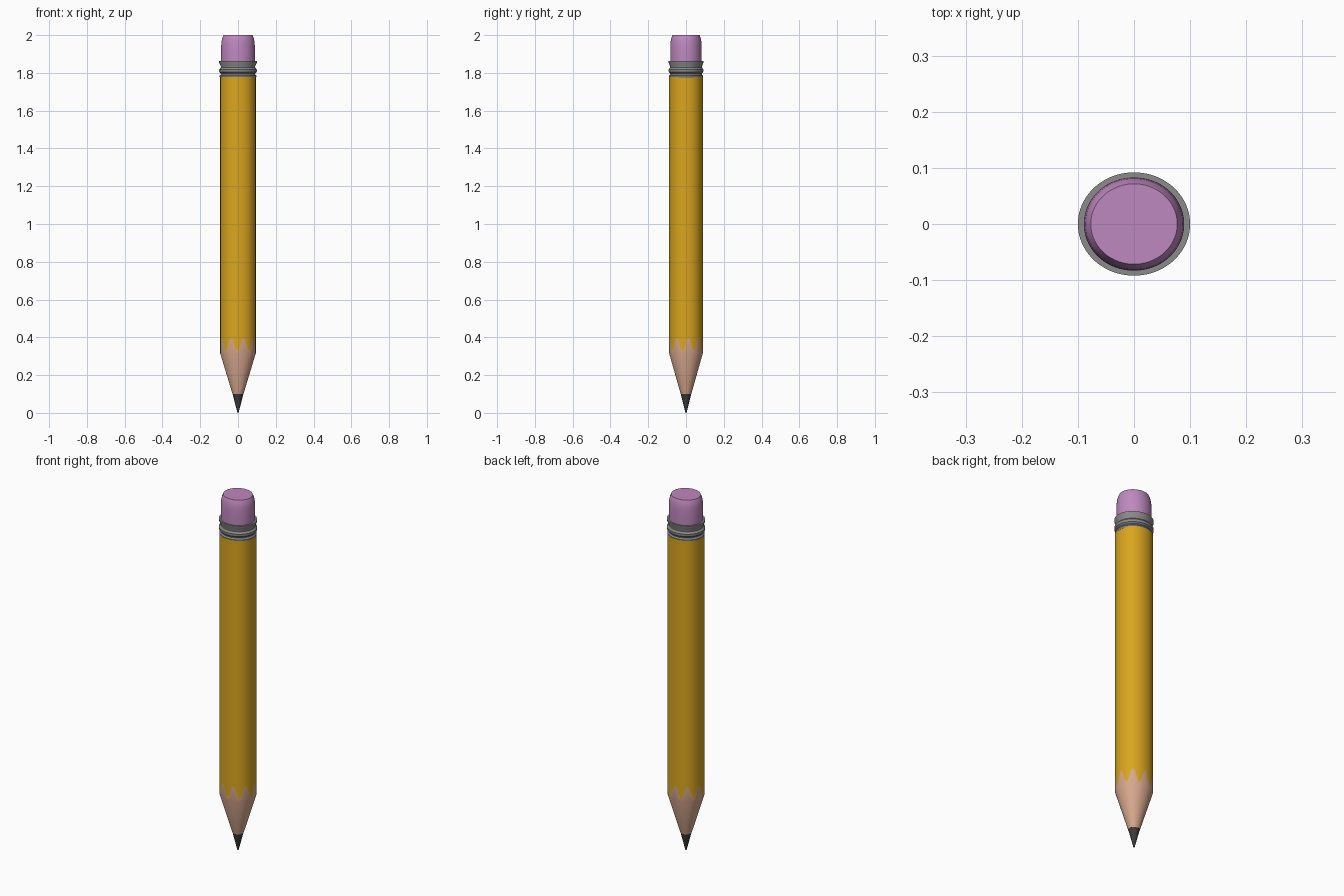
import bpy, bmesh, math

if "Cube" in bpy.data.objects:
    bpy.data.objects.remove(bpy.data.objects["Cube"])

SEG = 144


def material(name, rgb):
    m = bpy.data.materials.new(name)
    m.diffuse_color = (*rgb, 1.0)
    m.use_nodes = True
    m.node_tree.nodes["Principled BSDF"].inputs["Base Color"].default_value = m.diffuse_color
    return m


YELLOW = material("yellow paint", (0.70, 0.38, 0.013))
WOOD = material("bare wood", (0.68, 0.39, 0.27))
LEAD = material("dark lead", (0.045, 0.045, 0.047))
METAL = material("grey metal", (0.26, 0.26, 0.26))
PINK = material("pink rubber", (0.52, 0.25, 0.52))


def loft(name, rings, mats, band_mats=None, angle=30, bulge=0.0):
    """Stack oval rings (rx, ry, z), z may be a function of the angle; cap both ends."""
    bm = bmesh.new()
    loops = []
    for rx, ry, z in rings:
        loop = []
        for i in range(SEG):
            a = 2 * math.pi * i / SEG
            h = z(a) if callable(z) else z
            s = 1 + bulge * math.sin(2 * a) ** 2
            loop.append(bm.verts.new((s * rx * math.cos(a), s * ry * math.sin(a), h)))
        loops.append(loop)
    for k in range(len(loops) - 1):
        lo, hi = loops[k], loops[k + 1]
        for i in range(SEG):
            j = (i + 1) % SEG
            f = bm.faces.new((lo[i], lo[j], hi[j], hi[i]))
            f.material_index = band_mats[k] if band_mats else 0
    bm.faces.new(loops[0][::-1])
    bm.faces.new(loops[-1])
    me = bpy.data.meshes.new(name)
    bm.to_mesh(me)
    bm.free()
    for m in mats:
        me.materials.append(m)
    ob = bpy.data.objects.new(name, me)
    bpy.context.collection.objects.link(ob)
    bpy.ops.object.select_all(action='DESELECT')
    ob.select_set(True)
    bpy.context.view_layer.objects.active = ob
    bpy.ops.object.shade_smooth_by_angle(angle=math.radians(angle))
    return ob


# Shaft: wood cone, then painted barrel with nine rounded scallops at the paint edge
def scallop(a):
    return 0.362 + 0.036 * math.cos(9 * (a - math.radians(8)))


RX, RY = 0.094, 0.089
loft("shaft",
     [(0.029, 0.028, 0.10), (RX, RY, 0.315),
      (RX, RY, scallop), (RX, RY, 0.45), (RX, RY, 1.779)],
     [WOOD, YELLOW], [0, 0, 1, 1], bulge=0.018)

# Lead point
loft("lead_tip", [(0.003, 0.003, 0.0), (0.029, 0.028, 0.102)], [LEAD])

# Ferrule: thin lower lip, middle ring, flared flat-topped upper ring
profile = [(0.095, 1.776), (0.0975, 1.780), (0.0975, 1.785), (0.091, 1.793),
           (0.091, 1.797), (0.099, 1.804), (0.100, 1.818), (0.091, 1.828),
           (0.091, 1.836), (0.099, 1.850), (0.100, 1.863), (0.088, 1.863)]
loft("ferrule", [(r, r * 0.92, z) for r, z in profile], [METAL], angle=30)

# Eraser with a rounded shoulder and flat top
profile = [(0.0895, 1.85), (0.0895, 1.90), (0.089, 1.945), (0.087, 1.968),
           (0.083, 1.986), (0.077, 2.0)]
loft("eraser", [(r, r * 0.93, z) for r, z in profile], [PINK])
